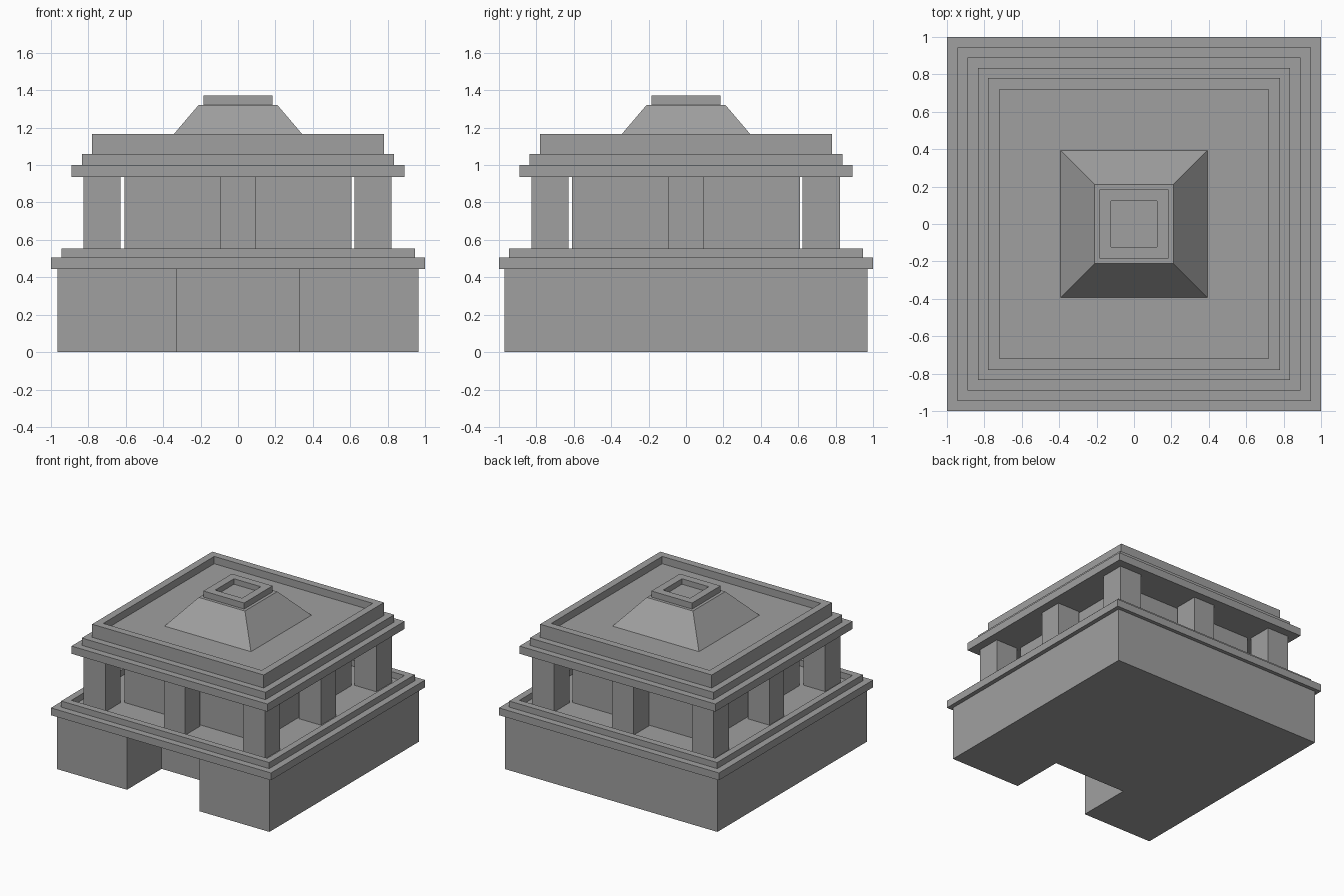
import bpy
import bmesh

cube = bpy.data.objects.get("Cube")
if cube:
    bpy.data.objects.remove(cube, do_unlink=True)

stone = bpy.data.materials.new("grey stone")
stone.use_nodes = True
GREY = (0.35, 0.35, 0.35, 1)
stone.diffuse_color = GREY
stone.node_tree.nodes["Principled BSDF"].inputs["Base Color"].default_value = GREY


def prism(name, outline, z0, z1, taper=1.0, rim=0.0, depth=0.0):
    """Extrude an outline; optionally taper it and sink a tray into its top."""
    bm = bmesh.new()
    base = bm.faces.new([bm.verts.new((x, y, z0)) for x, y in outline])
    geom = bmesh.ops.extrude_face_region(bm, geom=[base], use_keep_orig=True)["geom"]
    for v in (g for g in geom if isinstance(g, bmesh.types.BMVert)):
        v.co = (v.co.x * taper, v.co.y * taper, z1)
    bmesh.ops.recalc_face_normals(bm, faces=bm.faces)
    if rim:
        bm.normal_update()
        top = max(bm.faces, key=lambda f: f.calc_center_median().z)
        bmesh.ops.inset_region(bm, faces=[top], thickness=rim, use_even_offset=True)
        # Sink the inset panel by extruding it downwards
        geom = bmesh.ops.extrude_face_region(bm, geom=[top])["geom"]
        sunk = [g for g in geom if isinstance(g, bmesh.types.BMVert)]
        bmesh.ops.translate(bm, verts=sunk, vec=(0, 0, -depth))
        if top.is_valid:
            bmesh.ops.delete(bm, geom=[top], context="FACES_ONLY")
        bmesh.ops.recalc_face_normals(bm, faces=bm.faces)
    mesh = bpy.data.meshes.new(name)
    bm.to_mesh(mesh)
    bm.free()
    mesh.materials.append(stone)
    obj = bpy.data.objects.new(name, mesh)
    bpy.context.collection.objects.link(obj)
    return obj


def rect(x0, x1, y0, y1):
    return [(x0, y0), (x1, y0), (x1, y1), (x0, y1)]


def square(h):
    return rect(-h, h, -h, h)


# Ground storey with an entrance recess in the front
W, D, N, R = 0.965, 0.97, 0.33, -0.52
prism("ground_storey", [(-W, -D), (-N, -D), (-N, R), (N, R), (N, -D),
                        (W, -D), (W, D), (-W, D)], 0, 0.445)

# Terrace slab and its low parapet
prism("terrace_slab", square(1.0), 0.445, 0.505)
prism("terrace_parapet", square(0.945), 0.50, 0.555, rim=0.055, depth=0.05)

# Upper room, with pillars at the corners and the middle of each side
prism("upper_room", square(0.608), 0.505, 0.94)
spans = {"first": (-0.825, -0.628), "middle": (-0.097, 0.095), "last": (0.622, 0.822)}
for xn, xs in spans.items():
    for yn, ys in spans.items():
        if xn == yn == "middle":
            continue
        prism(f"pillar_{xn}_{yn}", rect(*xs, *ys), 0.505, 0.94)

# Stepped cornice and roof tray
prism("cornice_lower", square(0.89), 0.937, 1.0)
prism("cornice_upper", square(0.835), 1.0, 1.06)
prism("roof_parapet", square(0.78), 1.06, 1.167, rim=0.06, depth=0.06)

# Sloped roof lantern with an open cap
prism("roof_slope", square(0.393), 1.107, 1.322, taper=0.21 / 0.393)
prism("roof_cap", square(0.185), 1.322, 1.372, rim=0.063, depth=0.045)
